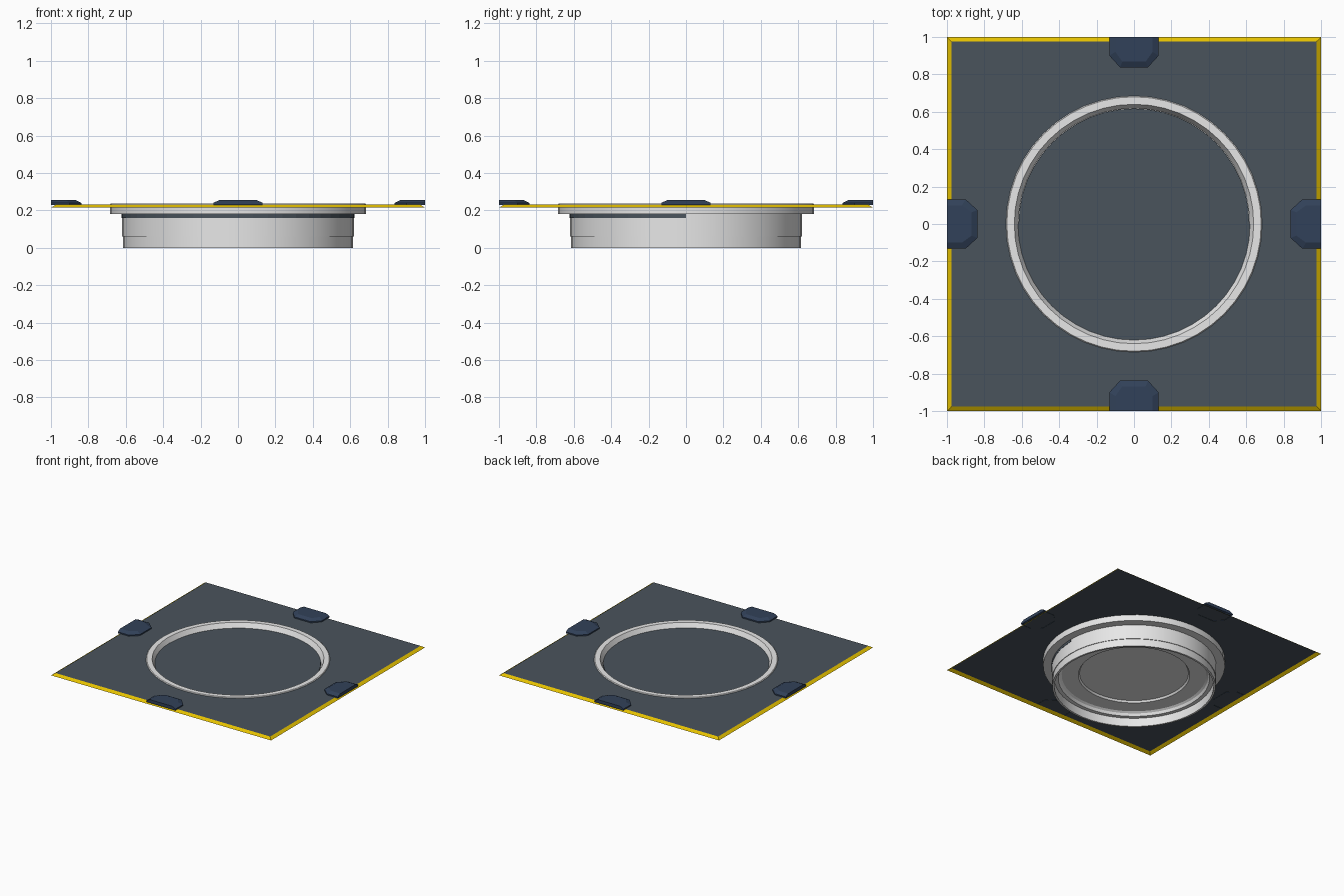
import bpy, bmesh
from math import sin, cos, pi

cube = bpy.data.objects.get("Cube")
if cube:
    bpy.data.objects.remove(cube, do_unlink=True)

SEGMENTS = 48


def material(name, r, g, b):
    m = bpy.data.materials.new(name)
    m.use_nodes = True
    m.diffuse_color = (r, g, b, 1)
    m.node_tree.nodes["Principled BSDF"].inputs["Base Color"].default_value = (r, g, b, 1)
    return m


slate = material("slate_grey", 0.068, 0.088, 0.108)
yellow = material("safety_yellow", 0.78, 0.53, 0.0)
white = material("light_grey", 0.8, 0.8, 0.8)
navy = material("navy_blue", 0.031, 0.053, 0.1)


def finish(name, bm, mats, smooth=False):
    mesh = bpy.data.meshes.new(name)
    bm.to_mesh(mesh)
    bm.free()
    for m in mats:
        mesh.materials.append(m)
    ob = bpy.data.objects.new(name, mesh)
    bpy.context.collection.objects.link(ob)
    if smooth:
        bpy.ops.object.select_all(action='DESELECT')
        ob.select_set(True)
        bpy.context.view_layer.objects.active = ob
        bpy.ops.object.shade_smooth_by_angle(angle=pi / 7)
    return ob


def loft(loops, cap_first=False, cap_last=False, yellow_band=None):
    """Join matching loops of points into bands of quads."""
    bm = bmesh.new()
    rows = [[bm.verts.new(p) for p in loop] for loop in loops]
    n = len(rows[0])
    for k, (a, b) in enumerate(zip(rows, rows[1:])):
        for i in range(n):
            j = (i + 1) % n
            f = bm.faces.new((a[i], b[i], b[j], a[j]))
            f.material_index = int(k == yellow_band)
    if cap_first:
        bm.faces.new(rows[0])
    if cap_last:
        bm.faces.new(rows[-1][::-1])
    return bm


ANGLES = [2 * pi * i / SEGMENTS for i in range(SEGMENTS)]


def circle(r, z):
    return [(r * cos(a), r * sin(a), z) for a in ANGLES]


def square(h, z):
    pts = []
    for a in ANGLES:
        k = h / max(abs(cos(a)), abs(sin(a)))
        pts.append((k * cos(a), k * sin(a), z))
    return pts


# Floor sheet with a round opening and a sloped yellow skirt
finish("floor_plate", loft([circle(0.66, 0.23), square(0.975, 0.23), square(1, 0.214)],
                           yellow_band=1), [slate, yellow])

# Collar, drum wall and recessed stepped underside, turned as one profile
profile = [(0.618, 0.195), (0.64, 0.237), (0.68, 0.237), (0.685, 0.232), (0.685, 0.18),
           (0.62, 0.18), (0.62, 0.06), (0.615, 0.06), (0.615, 0), (0.6, 0),
           (0.6, 0.07), (0.57, 0.07), (0.56, 0.09), (0.545, 0.1), (0.42, 0.1), (0.41, 0.115)]
finish("drum_and_collar", loft([circle(r, z) for r, z in profile], cap_last=True),
       [white], smooth=True)

# Two interlocking hatch leaves with yellow chamfered edges
SEAM = [(0.345, 0), (0.24, 0.175), (-0.24, 0.175), (-0.345, 0)]


def hatch_leaf(name, start, radius, seam):
    arc = [start + pi * i / (SEGMENTS // 2) for i in range(SEGMENTS // 2 + 1)]
    outline = [(radius * cos(a), radius * sin(a)) for a in arc] + seam
    low = [(x, y, 0.16) for x, y in outline]
    high = [(x, y, 0.2) for x, y in outline]
    bm = loft([high, low], cap_first=True, cap_last=True)
    bm.faces.ensure_lookup_table()
    top = max(bm.faces, key=lambda f: f.calc_center_median().z)
    rim = bmesh.ops.inset_region(bm, faces=[top], thickness=0.007, depth=0.006,
                                 use_even_offset=True)
    for f in rim["faces"]:
        f.material_index = 1
    finish(name, bm, [slate, yellow])


hatch_leaf("hatch_front_leaf", pi, 0.622, SEAM)
hatch_leaf("hatch_back_leaf", 0, 0.617, SEAM[::-1])


# Chamfered clamp block at the middle of each edge
def clamp_loop(half, nose, shoulder, tip, z, turn):
    pts = [(-half, -1), (half, -1), (half, shoulder), (nose, tip), (-nose, tip), (-half, shoulder)]
    c, s = cos(turn), sin(turn)
    return [(c * x - s * y, s * x + c * y, z) for x, y in pts]


for i, side in enumerate(("front", "left", "back", "right")):
    turn = i * pi / 2
    finish("clamp_" + side, loft([
        clamp_loop(0.1, 0.062, -0.92, -0.868, 0.255, turn),
        clamp_loop(0.132, 0.075, -0.9, -0.838, 0.24, turn),
        clamp_loop(0.132, 0.075, -0.9, -0.838, 0.228, turn)], cap_first=True), [navy])
